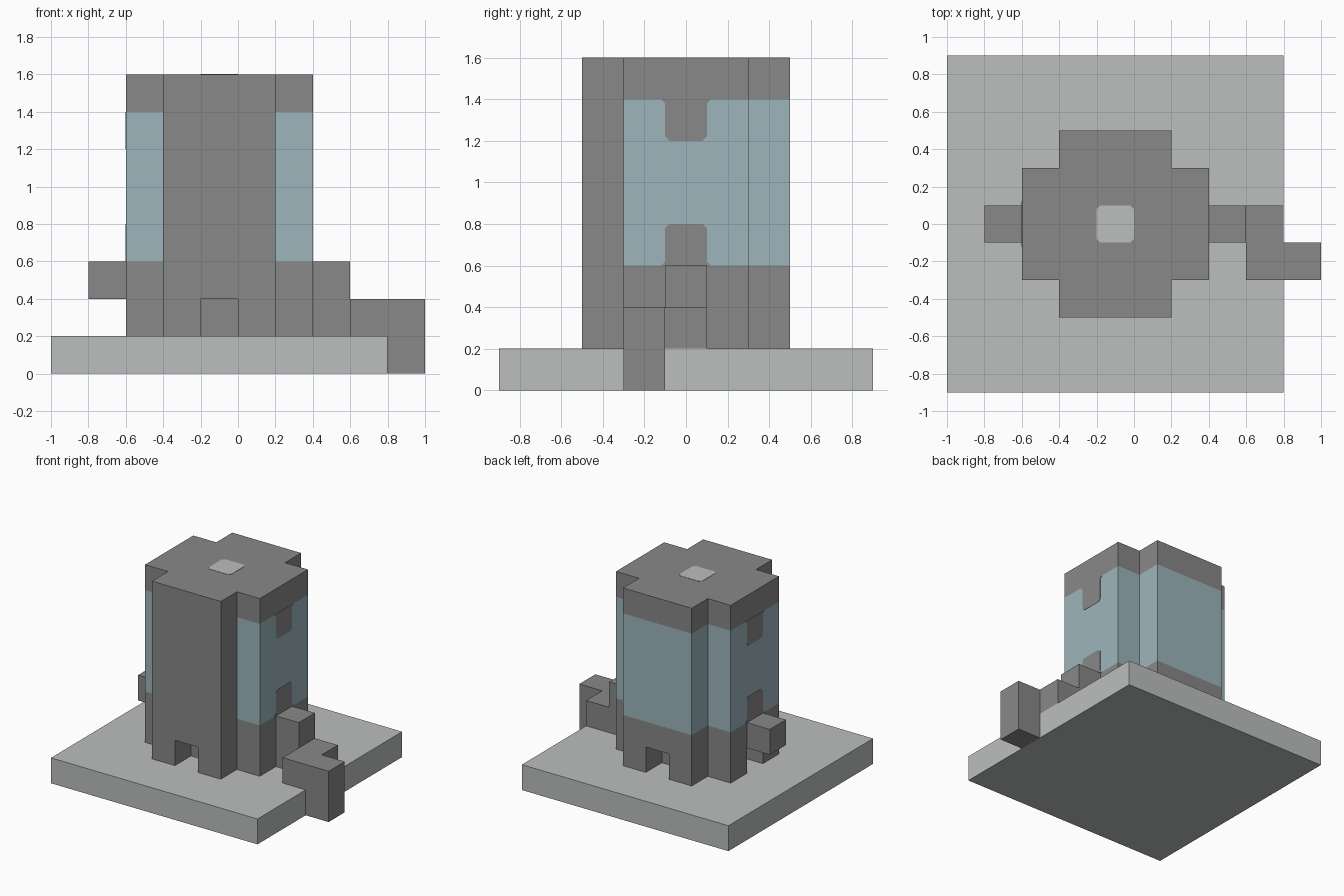
import bpy
import bmesh

cube = bpy.data.objects.get("Cube")
if cube:
    bpy.data.objects.remove(cube, do_unlink=True)


def make_material(name, r, g, b):
    mat = bpy.data.materials.new(name)
    mat.use_nodes = True
    mat.diffuse_color = (r, g, b, 1)
    mat.node_tree.nodes["Principled BSDF"].inputs["Base Color"].default_value = (r, g, b, 1)
    return mat


dark = make_material("dark grey", 0.246, 0.246, 0.246)
light = make_material("light grey", 0.497, 0.521, 0.515)
glass = make_material("pale blue", 0.333, 0.462, 0.503)


def prism(name, outline, levels, mats, to_point=lambda u, v, w: (u, v, w), rule=None):
    """Stack an outline through several levels and cap both ends."""
    bm = bmesh.new()
    rings = [[bm.verts.new(to_point(u, v, w)) for u, v in outline] for w in levels]
    n = len(outline)
    for low, high in zip(rings, rings[1:]):
        for i in range(n):
            j = (i + 1) % n
            bm.faces.new((low[i], low[j], high[j], high[i]))
    bm.faces.new(rings[0][::-1])
    bm.faces.new(rings[-1])
    bmesh.ops.recalc_face_normals(bm, faces=bm.faces)
    if rule:
        for face in bm.faces:
            face.material_index = rule(face)
    mesh = bpy.data.meshes.new(name)
    bm.to_mesh(mesh)
    bm.free()
    for mat in mats:
        mesh.materials.append(mat)
    obj = bpy.data.objects.new(name, mesh)
    bpy.context.collection.objects.link(obj)
    return obj


def rect(x0, x1, y0, y1):
    return [(x0, y0), (x1, y0), (x1, y1), (x0, y1)]


CX = -0.1  # tower axis

# Ground slab
prism("base_slab", rect(-1, 0.8, -0.9, 0.9), (0, 0.2), [light])

# Tower foot: cross-shaped plan with doorway notches at front, back and right
half = [(0.1, -0.3), (0.1, -0.5), (0.3, -0.5), (0.3, -0.3), (0.5, -0.3)]
east = half + [(x, -y) for x, y in reversed(half)]
west = [(-x, -y) for x, y in east]
west[5:5] = [(-0.5, 0.1), (-0.3, 0.1), (-0.3, -0.1), (-0.5, -0.1)]
prism("tower_foot", [(x + CX, y) for x, y in east + west], (0.2, 0.4), [dark])

# Tower body: glazed band everywhere except on the front pier
quarter = [(0.3, -0.5), (0.3, -0.3), (0.5, -0.3)]
side = quarter + [(x, -y) for x, y in reversed(quarter)]
plan = side + [(-x, -y) for x, y in side]


def glazing(face):
    c = face.calc_center_median()
    return int(0.6 < c.z < 1.4 and abs(face.normal.z) < 0.5 and c.y > -0.35)


prism("tower_body", [(x + CX, y) for x, y in plan], (0.4, 0.6, 1.4, 1.6),
      [dark, glass], rule=glazing)

# Frame tabs reaching into the side windows from above and below
tab = [(0.12, 0), (0.1, 0.02), (0.1, 0.18), (0.08, 0.2)]
tab += [(-y, z) for y, z in reversed(tab)]
for label, sign in (("left", 1), ("right", -1)):
    wall = CX + sign * 0.5
    for place, z0, up in (("lower", 0.6, 1), ("upper", 1.4, -1)):
        prism(f"{label}_{place}_window_tab", tab, (wall, wall + sign * 0.002), [dark],
              lambda u, v, w: (w, u, z0 + up * v))

# Pale rounded patch on the roof
patch = [(0.08, -0.1), (0.1, -0.08), (0.1, 0.08), (0.08, 0.1)]
patch += [(-x, -y) for x, y in patch]
prism("roof_patch", [(x + CX, y) for x, y in patch], (1.6, 1.602), [light])

# Block on the right wall and the stepped pipe on the left
prism("right_wall_block", rect(-0.8, -0.6, -0.1, 0.1), (0.4, 0.6), [dark])
prism("pipe_riser", rect(0.4, 0.6, -0.1, 0.1), (0.2, 0.6), [dark])
prism("pipe_elbow", rect(0.6, 0.8, -0.3, 0.1), (0.2, 0.4), [dark])
prism("pipe_drop", rect(0.8, 1, -0.3, -0.1), (0, 0.4), [dark])
